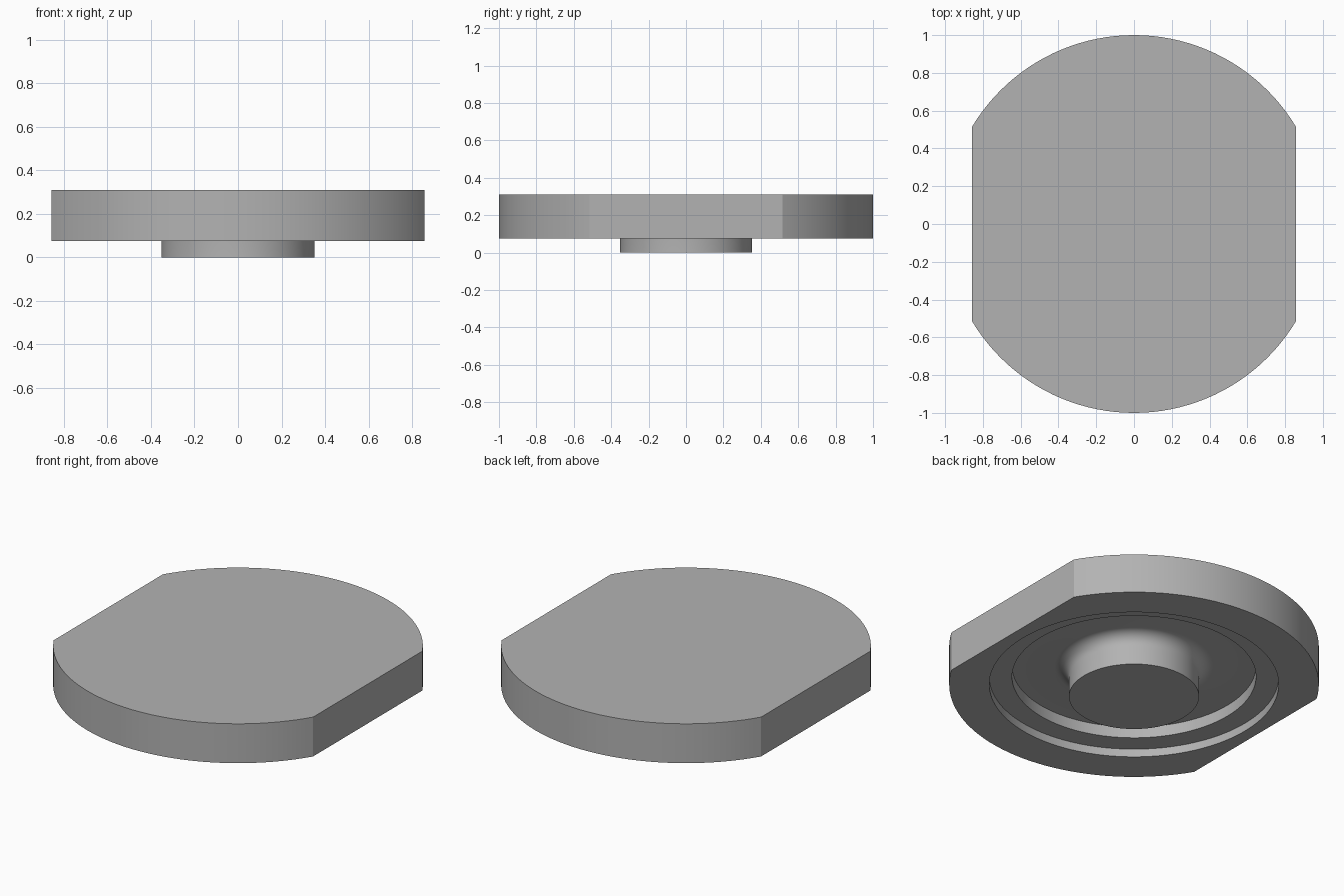
import bpy, bmesh, math
from mathutils import Vector

cube = bpy.data.objects.get("Cube")
if cube:
    bpy.data.objects.remove(cube, do_unlink=True)

SEGMENTS = 128
FLAT_X = 0.857
BOTTOM, TOP = 0.075, 0.31
LEDGE, FLOOR = 0.123, 0.19
BOSS_R, FILLET = 0.352, 0.075

grey = bpy.data.materials.new("plain grey")
grey.use_nodes = True
colour = (0.45, 0.45, 0.45, 1)
grey.diffuse_color = colour
grey.node_tree.nodes["Principled BSDF"].inputs["Base Color"].default_value = colour

# Turned profile: boss, filleted floor, stepped recess, outer rim, flat top
profile = [(0, 0), (BOSS_R, 0)]
for i in range(9):
    a = math.pi / 2 * i / 8
    profile.append((BOSS_R + FILLET * (1 - math.cos(a)),
                    FLOOR - FILLET * (1 - math.sin(a))))
profile += [(0.66, FLOOR), (0.66, LEDGE), (0.783, LEDGE), (0.783, BOTTOM),
            (1, BOTTOM), (1, TOP), (0, TOP)]

bm = bmesh.new()
verts = [bm.verts.new((r, 0, z)) for r, z in profile]
edges = [bm.edges.new(pair) for pair in zip(verts, verts[1:])]
bmesh.ops.spin(bm, geom=verts + edges, cent=(0, 0, 0), axis=(0, 0, 1),
               angle=2 * math.pi, steps=SEGMENTS, use_merge=True)
bmesh.ops.remove_doubles(bm, verts=bm.verts, dist=0.0001)

# Two parallel side flats, sliced off and capped
for side in (-1, 1):
    cut = bmesh.ops.bisect_plane(
        bm, geom=bm.verts[:] + bm.edges[:] + bm.faces[:],
        plane_co=Vector((side * FLAT_X, 0, 0)), plane_no=Vector((side, 0, 0)),
        clear_outer=True)
    rim = [e for e in cut["geom_cut"] if isinstance(e, bmesh.types.BMEdge)]
    bmesh.ops.holes_fill(bm, edges=rim, sides=0)
bmesh.ops.recalc_face_normals(bm, faces=bm.faces)

mesh = bpy.data.meshes.new("flatted_disc")
bm.to_mesh(mesh)
bm.free()
mesh.materials.append(grey)
disc = bpy.data.objects.new("flatted_disc", mesh)
bpy.context.collection.objects.link(disc)

# Smooth curved walls with crisp edges
bpy.context.view_layer.objects.active = disc
disc.select_set(True)
bpy.ops.object.shade_smooth_by_angle(angle=math.radians(25))
